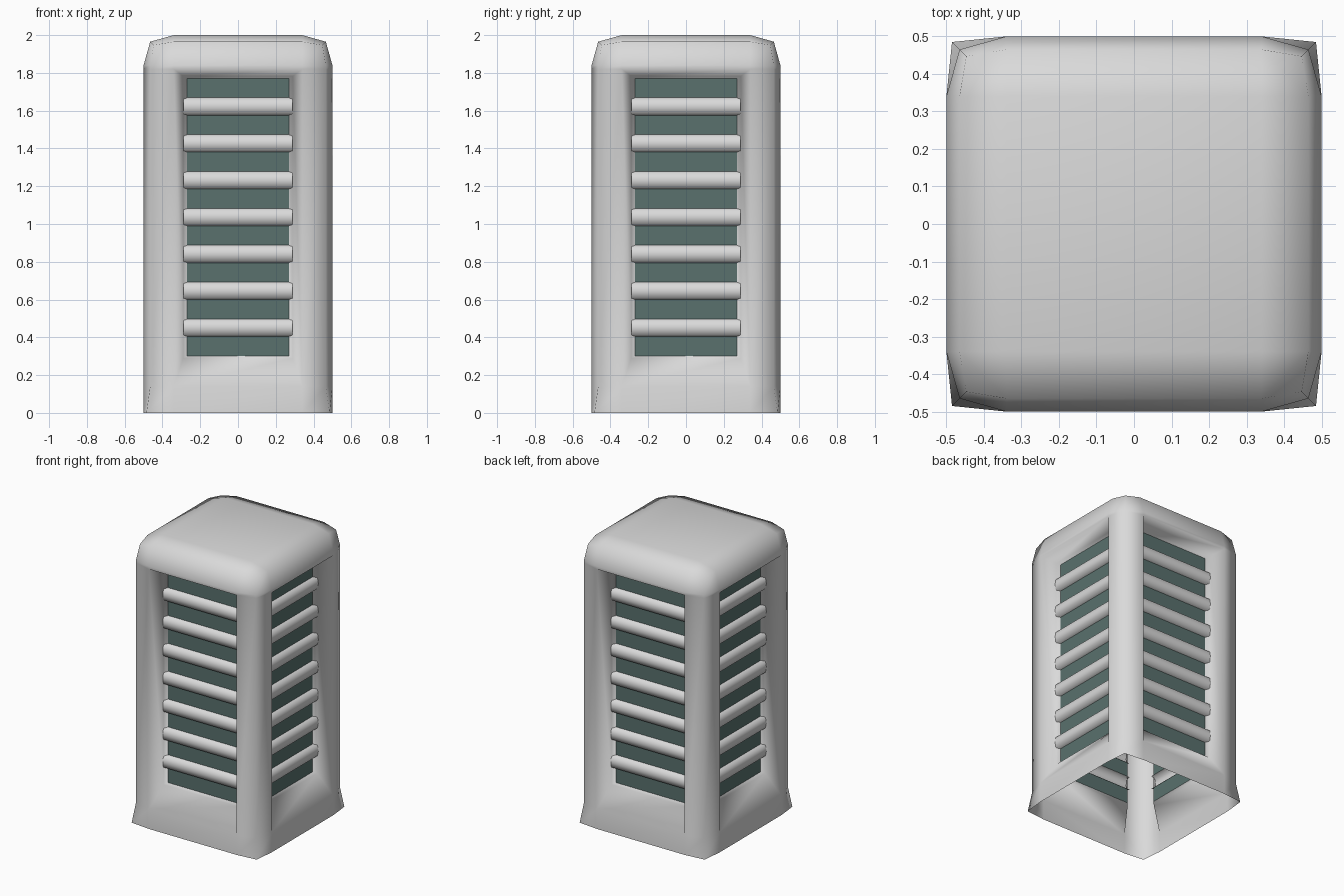
import bpy, bmesh
from mathutils import Matrix, Vector

if "Cube" in bpy.data.objects:
    bpy.data.objects.remove(bpy.data.objects["Cube"])

def material(name, rgb):
    m = bpy.data.materials.new(name)
    m.diffuse_color = (*rgb, 1)
    m.use_nodes = True
    m.node_tree.nodes["Principled BSDF"].inputs["Base Color"].default_value = m.diffuse_color
    return m

GREY = material("light_grey_wall", (0.7, 0.7, 0.7))
TEAL = material("dark_teal_glass", (0.10, 0.165, 0.155))

def make(name, quads, mat, top=None):
    """Repeat one side's quads on all four sides and join them into a part."""
    bm = bmesh.new()
    for k in range(4):
        rot = Matrix.Rotation(k * 1.5707963268, 3, 'Z')
        for q in quads:
            bm.faces.new([bm.verts.new(rot @ Vector(p)) for p in q])
    if top:
        bm.faces.new([bm.verts.new(p) for p in top])
    bmesh.ops.remove_doubles(bm, verts=bm.verts, dist=0.0005)
    for f in bm.faces:
        f.smooth = True
    me = bpy.data.meshes.new(name)
    bm.to_mesh(me)
    bm.free()
    me.materials.append(mat)
    ob = bpy.data.objects.new(name, me)
    bpy.context.collection.objects.link(ob)
    return ob

def rect(x, y, z0, z1):
    return [(-x, y, z0), (x, y, z0), (x, y, z1), (-x, y, z1)]

def frame(outer, inner):
    """Four quads between two nested rectangles."""
    return [[outer[i], outer[(i + 1) % 4], inner[(i + 1) % 4], inner[i]]
            for i in range(4)]

E, M, H = 0.34, 0.465, 0.5          # bevel start, bevel middle, outer face
LO, HI, SH = 0.14, 1.82, 1.84       # recess bottom, recess top, shoulder
N, STEP, WIN = 8, 0.1952, 0.102     # window rows
Z0 = 0.302
ZT = Z0 + (N - 1) * STEP + WIN

# outer shell: corner pillars, skirt, rounded shoulders, recess walls
shell = []
levels = [(0, 0.485), (LO, M), (HI, M), (SH, M)]
for (a, ca), (b, cb) in zip(levels, levels[1:]):
    shell.append([(E, -H, a), (ca, -ca, a), (cb, -cb, b), (E, -H, b)])
    shell.append([(ca, -ca, a), (H, -E, a), (H, -E, b), (cb, -cb, b)])
A, C, B = (E, -H, SH), (M, -M, SH), (H, -E, SH)
F, K, G, T = (E, -M, 1.965), (0.447, -0.447, 1.947), (M, -E, 1.965), (E, -E, 2)
flip = lambda p: (-p[0], p[1], p[2])
shell += [[A, C, K, F], [C, B, G, K], [F, K, G, T],
          [flip(A), A, F, flip(F)], [flip(F), F, T, flip(T)]]
shell += [rect(E, -H, 0, LO), rect(E, -H, HI, SH)]
mid = rect(0.29, -0.41, Z0 - 0.012, ZT + 0.012)
shell += frame(rect(E, -H, LO, HI), mid)
shell += frame(mid, rect(0.27, -0.39, Z0, ZT))
make("tower_shell", shell, GREY,
     top=[(-E, -E, 2), (E, -E, 2), (E, E, 2), (-E, E, 2)])

# slats between the window rows, and the window strips
slats, windows = [], []
for i in range(N):
    z = Z0 + i * STEP
    windows.append(rect(0.272, -0.39, z, z + WIN))
    if i < N - 1:
        a, b = z + WIN, z + STEP
        prof = [(-0.388, a), (-0.415, a + 0.01), (-0.422, (a + b) / 2),
                (-0.415, b - 0.01), (-0.388, b)]
        for (y0, p), (y1, q) in zip(prof, prof[1:]):
            slats.append([(-0.288, y0, p), (0.288, y0, p),
                          (0.288, y1, q), (-0.288, y1, q)])
make("window_slats", slats, GREY)
make("window_strips", windows, TEAL)
